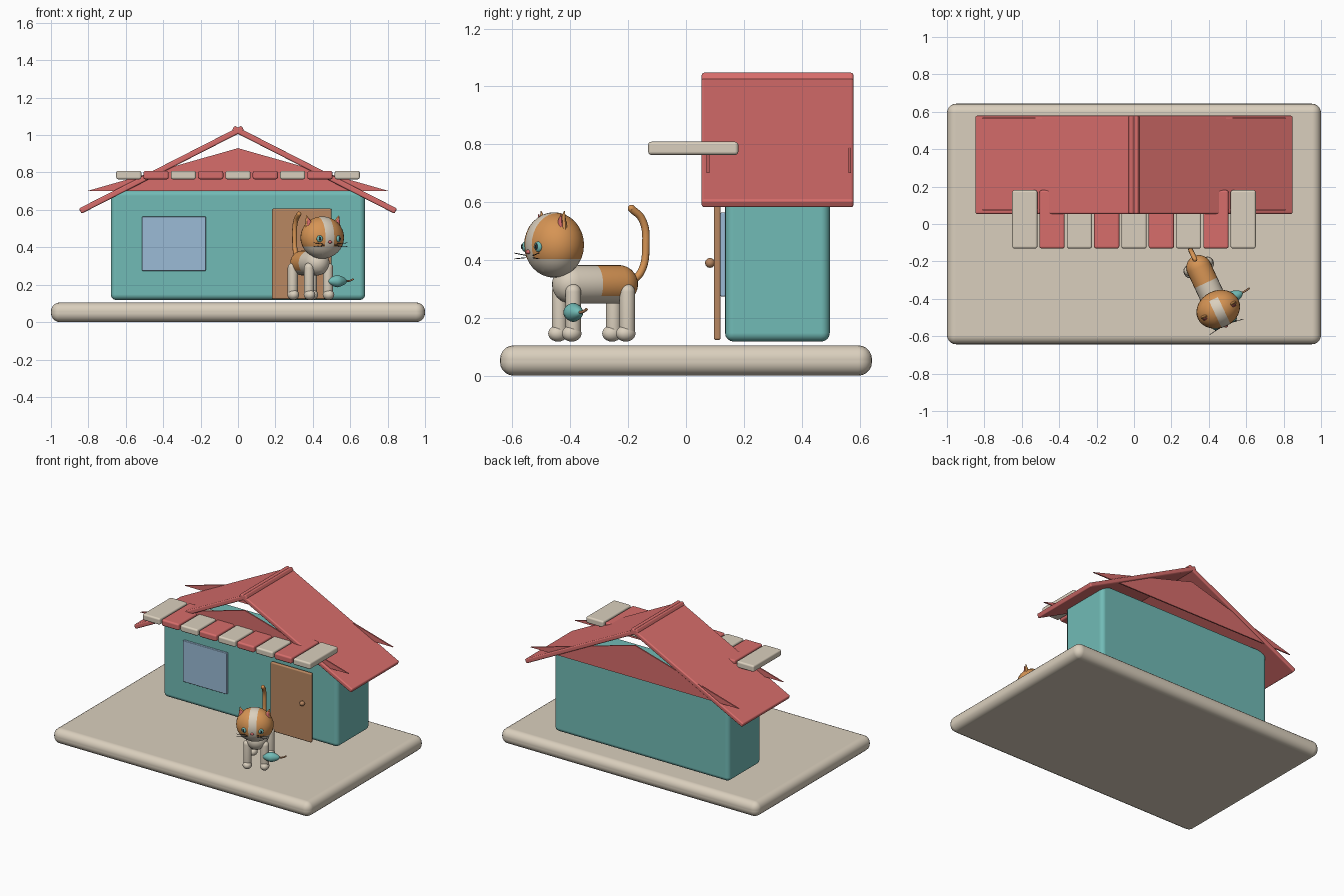
import bpy, bmesh
from math import sin, cos, pi, radians, atan
from mathutils import Matrix, Vector

if "Cube" in bpy.data.objects:
    bpy.data.objects.remove(bpy.data.objects["Cube"], do_unlink=True)


def material(name, *rgb):
    lin = [((c / 255 + 0.055) / 1.055) ** 2.4 for c in rgb] + [1]
    m = bpy.data.materials.new(name)
    m.use_nodes = True
    m.diffuse_color = lin
    m.node_tree.nodes["Principled BSDF"].inputs["Base Color"].default_value = lin
    return m


cream = material("cream", 218, 207, 189)
red = material("roof red", 215, 109, 107)
teal = material("teal", 113, 187, 182)
blue = material("window blue", 155, 187, 214)
brown = material("door brown", 184, 135, 97)
orange = material("fur orange", 214, 148, 84)
dark = material("dark", 45, 45, 48)

HOME = Matrix.Identity(4)
CAT = Matrix.Translation((0.387, -0.32, 0)) @ Matrix.Rotation(radians(25), 4, 'Z')


def at(x, y, z, axis='X', angle=0):
    return Matrix.Translation((x, y, z)) @ Matrix.Rotation(angle, 4, axis)


def finish(name, bm, matrix, mats, smooth=True, rule=None):
    for f in bm.faces:
        f.smooth = smooth
        if rule:
            f.material_index = int(rule(f.calc_center_median()))
    me = bpy.data.meshes.new(name)
    bmesh.ops.recalc_face_normals(bm, faces=bm.faces)
    bm.to_mesh(me)
    bm.free()
    for m in mats:
        me.materials.append(m)
    ob = bpy.data.objects.new(name, me)
    ob.matrix_world = matrix
    bpy.context.collection.objects.link(ob)
    return ob


def box(name, mat, size, matrix, bevel, segments=3):
    bm = bmesh.new()
    bmesh.ops.create_cube(bm, size=1)
    bmesh.ops.scale(bm, vec=size, verts=bm.verts)
    ob = finish(name, bm, matrix, [mat])
    mod = ob.modifiers.new("Rounded edges", 'BEVEL')
    mod.width, mod.segments, mod.harden_normals = bevel, segments, True
    return ob


def cut(bm, co, no):
    bmesh.ops.bisect_plane(bm, geom=bm.verts[:] + bm.edges[:] + bm.faces[:],
                           plane_co=co, plane_no=no)


def ball(name, mats, radii, matrix, cuts=(), rule=None, detail=24):
    bm = bmesh.new()
    bmesh.ops.create_uvsphere(bm, u_segments=detail, v_segments=detail // 2, radius=1)
    bmesh.ops.scale(bm, vec=radii, verts=bm.verts)
    for co, no in cuts:
        cut(bm, co, no)
    return finish(name, bm, matrix, mats, rule=rule)


def capsule(name, mats, r, half, matrix, cuts=(), rule=None):
    """Round-ended rod along local z, half = half of the straight length."""
    bm = bmesh.new()
    bmesh.ops.create_uvsphere(bm, u_segments=24, v_segments=14, radius=r)
    cut(bm, (0, 0, r * 0.01), (0, 0, 1))
    for v in bm.verts:
        v.co.z += half if v.co.z > r * 0.005 else -half
    for co, no in cuts:
        cut(bm, co, no)
    return finish(name, bm, matrix, mats, rule=rule)


def cone(name, mat, r, height, matrix, flat=0.5):
    bm = bmesh.new()
    bmesh.ops.create_cone(bm, cap_ends=True, segments=16, radius1=r, radius2=0.002, depth=height)
    bmesh.ops.scale(bm, vec=(1, flat, 1), verts=bm.verts)
    return finish(name, bm, matrix, [mat], smooth=False)


def tube(name, mat, pts, r, matrix):
    cu = bpy.data.curves.new(name, 'CURVE')
    cu.dimensions, cu.bevel_depth, cu.bevel_resolution = '3D', r, 3
    cu.use_fill_caps = True
    sp = cu.splines.new('BEZIER')
    sp.bezier_points.add(len(pts) - 1)
    for p, co in zip(sp.bezier_points, pts):
        p.co = co
        p.handle_left_type = p.handle_right_type = 'AUTO'
    cu.materials.append(mat)
    ob = bpy.data.objects.new(name, cu)
    ob.matrix_world = matrix
    bpy.context.collection.objects.link(ob)
    return ob


# Ground slab and house walls
box("ground_slab", cream, (2, 1.286, 0.105), at(0, 0, 0.0525), 0.048, 5)
box("house_walls", teal, (1.36, 0.362, 0.587), at(0, 0.316, 0.4115), 0.03, 4)

# Two crossing roof panels
slope = atan(0.51)
for side, word in ((-1, "right"), (1, "left")):
    box("roof_panel_" + word, red, (0.976, 0.525, 0.031),
        at(side * 0.409, 0.3165, 0.815, 'Y', side * slope), 0.009)

# Thin gable triangles at front and back
for word, y in (("front", 0.076), ("back", 0.566)):
    bm = bmesh.new()
    tri = bm.faces.new([bm.verts.new(p) for p in ((-0.81, 0, 0.7), (0.81, 0, 0.7), (0, 0, 0.93))])
    ext = bmesh.ops.extrude_face_region(bm, geom=[tri])["geom"]
    bmesh.ops.translate(bm, vec=(0, 0.009, 0), verts=[g for g in ext if isinstance(g, bmesh.types.BMVert)])
    finish("gable_" + word, bm, at(0, y - 0.0045, 0), [red], smooth=False)

# Striped awning
for i in range(9):
    box(f"awning_slat_{i + 1}", red if i % 2 else cream, (0.135, 0.312, 0.046),
        at((i - 4) * 0.146, 0.025, 0.786), 0.012)

# Window, door and knob
box("window", blue, (0.342, 0.018, 0.29), at(-0.343, 0.128, 0.419), 0.005)
box("door", brown, (0.318, 0.024, 0.484), at(0.341, 0.108, 0.365), 0.008)
ball("door_knob", [brown], (0.017, 0.017, 0.017), CAT.inverted() @ CAT @ at(0.44, 0.083, 0.39))

# Cat body: cream with an orange rear saddle
capsule("cat_body", [cream, orange], 0.067, 0.09,
        CAT @ at(0, 0.006, 0.316, 'X', -pi / 2),
        cuts=[((0, 0, 0.0), (0, 0, 1)), ((0, 0.04, 0), (0, 1, 0))],
        rule=lambda c: c.z > 0 and c.y < 0.04)

# Four legs with paws
for word, y in (("front", -0.103), ("back", 0.103)):
    for side, lr in ((-1, "right"), (1, "left")):
        x = side * 0.056
        capsule(f"{word}_{lr}_leg", [cream], 0.027, 0.07, CAT @ at(x, y, 0.22))
        ball(f"{word}_{lr}_paw", [cream], (0.03, 0.035, 0.028), CAT @ at(x, y - 0.006, 0.146))

# Tail
tube("cat_tail", orange, [(0, 0.14, 0.32), (0, 0.182, 0.36), (0, 0.2, 0.45),
                          (0, 0.186, 0.54), (0, 0.145, 0.578)], 0.013, CAT)
ball("tail_tip", [orange], (0.013, 0.013, 0.013), CAT @ at(0, 0.145, 0.578), detail=12)

# Head: orange cap, cream blaze and muzzle
HEAD = CAT @ at(0, -0.15, 0.452)
ball("cat_head", [orange, cream], (0.12, 0.1, 0.113), HEAD,
     cuts=[((0, 0, -0.048), (0, 0, 1)), ((0.026, 0, 0), (1, 0, 0)),
           ((-0.026, 0, 0), (1, 0, 0)), ((0, 0.06, 0), (0, 1, 0))],
     rule=lambda c: c.z < -0.048 or (abs(c.x) < 0.026 and c.y < 0.06), detail=32)
ball("nose", [red], (0.011, 0.008, 0.008), HEAD @ at(0, -0.099, -0.024), detail=12)

# Ears, eyes and whiskers on both sides
for s, lr in ((-1, "right"), (1, "left")):
    cone(f"{lr}_ear", orange, 0.04, 0.085, HEAD @ at(s * 0.083, -0.005, 0.077, 'Y', s * 0.3))
    cone(f"{lr}_inner_ear", red, 0.028, 0.062, HEAD @ at(s * 0.083, -0.016, 0.077, 'Y', s * 0.3))
    ball(f"{lr}_eye", [teal], (0.017, 0.01, 0.018), HEAD @ at(s * 0.055, -0.086, -0.006, 'Z', s * 0.4), detail=16)
    ball(f"{lr}_pupil", [dark], (0.006, 0.006, 0.011), HEAD @ at(s * 0.057, -0.093, -0.006), detail=12)
    for k in (-1, 1):
        tube(f"{lr}_whisker_{'upper' if k > 0 else 'lower'}", dark,
             [(s * 0.03, -0.094, -0.04 + k * 0.004), (s * 0.1, -0.104, -0.038 + k * 0.01)], 0.0015, HEAD)

# Toy mouse with a tail
bm = bmesh.new()
bmesh.ops.create_uvsphere(bm, u_segments=20, v_segments=14, radius=1)
for v in bm.verts:
    t = 1 - 0.25 * abs(v.co.z)
    v.co = Vector((v.co.x * t * 0.033, v.co.y * t * 0.033, v.co.z * 0.055))
finish("toy_mouse", bm, CAT @ at(0.101, -0.124, 0.219, 'Y', pi / 2), [teal])
tube("toy_tail", brown, [(0.15, -0.124, 0.219), (0.175, -0.122, 0.221), (0.198, -0.118, 0.23)], 0.005, CAT)
